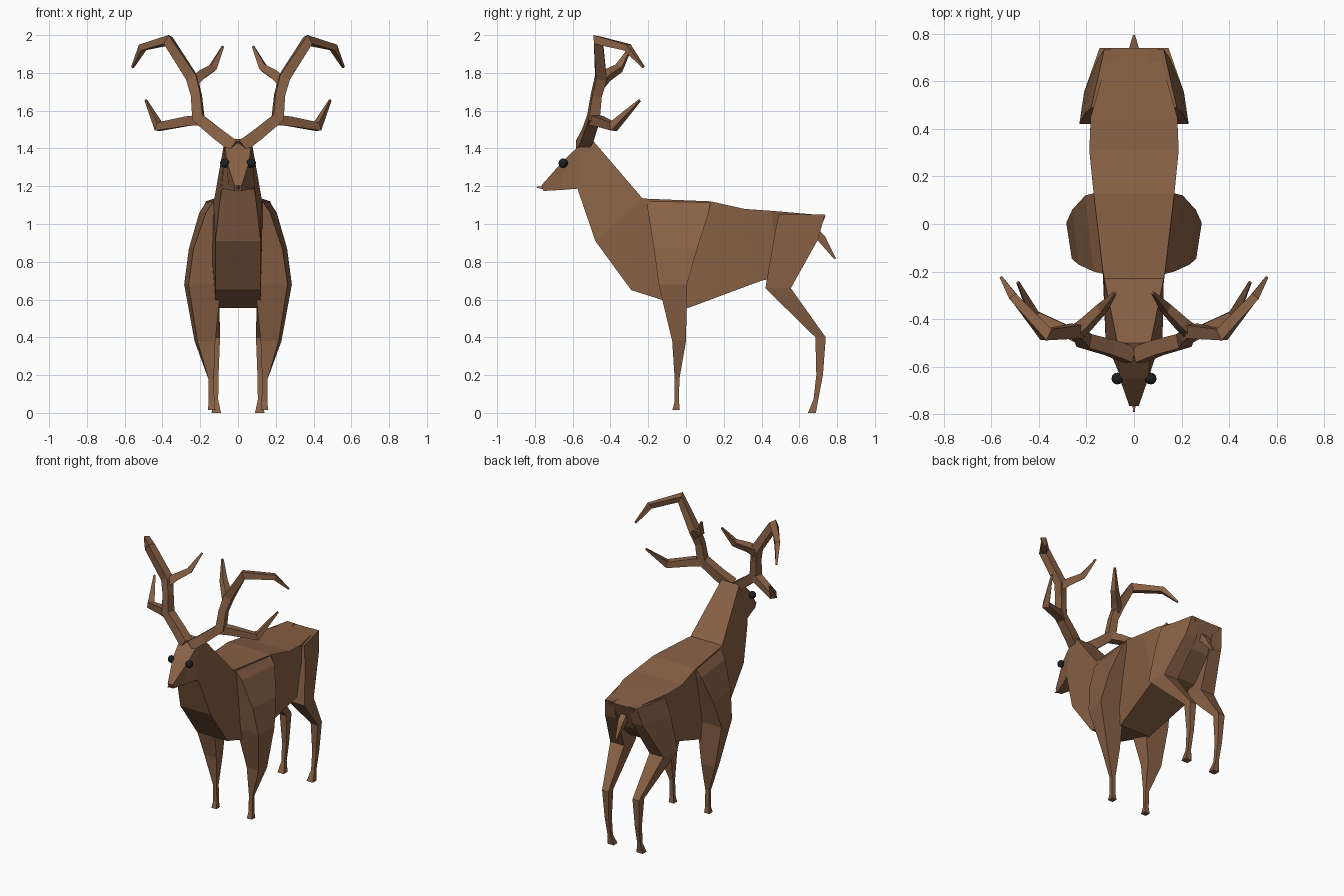
import bpy, bmesh
from mathutils import Vector


def material(name, rgb):
    m = bpy.data.materials.new(name)
    m.diffuse_color = (*rgb, 1)
    return m


BROWN = material("brown_hide", (0.25, 0.12, 0.06))
BLACK = material("dark_eye", (0.012, 0.014, 0.017))
PINK = material("pink_tongue", (0.45, 0.12, 0.15))


def finish(name, bm, mat, mirror):
    bmesh.ops.recalc_face_normals(bm, faces=bm.faces)
    me = bpy.data.meshes.new(name)
    bm.to_mesh(me)
    bm.free()
    me.materials.append(mat)
    ob = bpy.data.objects.new(name, me)
    bpy.context.collection.objects.link(ob)
    if mirror:
        ob.modifiers.new("mirror", 'MIRROR')
    return ob


def loft(name, rings, mat=BROWN, mirror=False):
    """Skin a list of equal-sized rings and cap both ends."""
    bm = bmesh.new()
    vs = [[bm.verts.new(p) for p in r] for r in rings]
    n = len(rings[0])
    for a, b in zip(vs, vs[1:]):
        for i in range(n):
            j = (i + 1) % n
            bm.faces.new((a[i], a[j], b[j], b[i]))
    bm.faces.new(vs[0])
    bm.faces.new(vs[-1])
    return finish(name, bm, mat, mirror)


def tube(name, path, mat=BROWN, mirror=False):
    """Four-sided tapering tube along (x, y, z, radius) points."""
    pts = [Vector(p[:3]) for p in path]
    rings = []
    side = None
    for i, p in enumerate(pts):
        a = (p - pts[i - 1]).normalized() if i > 0 else Vector()
        b = (pts[i + 1] - p).normalized() if i < len(pts) - 1 else Vector()
        t = (a + b).normalized()
        ref = Vector((0, 1, 0)) if abs(t.y) < 0.8 else Vector((0, 0, 1))
        side = ref if side is None else side
        u = (side - t * side.dot(t)).normalized()
        side = u
        v = t.cross(u)
        r = path[i][3]
        rings.append([p + (u * c + v * s) * r
                      for c, s in ((.8, .8), (-.8, .8), (-.8, -.8), (.8, -.8))])
    return loft(name, rings, mat, mirror)


# head, neck and trunk: top (y, z, half width), bottom (y, z, half width)
BODY = [
    (-0.765, 1.205, 0.02, -0.755, 1.175, 0.018),
    (-0.65, 1.335, 0.06, -0.66, 1.18, 0.05),
    (-0.56, 1.42, 0.07, -0.575, 1.187, 0.085),
    (-0.50, 1.45, 0.07, -0.555, 1.13, 0.095),
    (-0.23, 1.135, 0.125, -0.48, 0.91, 0.12),
    (-0.19, 1.133, 0.132, -0.29, 0.65, 0.12),
    (0.13, 1.12, 0.17, 0.01, 0.555, 0.12),
    (0.31, 1.08, 0.188, 0.40, 0.70, 0.17),
    (0.45, 1.07, 0.182, 0.50, 0.72, 0.16),
    (0.74, 1.045, 0.10, 0.66, 0.86, 0.08),
]
loft("body", [[(-tw, ty, tz), (tw, ty, tz), (bw, by, bz), (-bw, by, bz)]
              for ty, tz, tw, by, bz, bw in BODY])


# legs: z, front y, back y, inner x, outer x at front, outer x at back
def leg(name, rows):
    loft(name, [[(xi, yf, z), (xf, yf, z), (xb, yb, z), (xi, yb, z)]
                for z, yf, yb, xi, xf, xb in rows], mirror=True)


leg("front_leg", [
    (1.12, -0.21, 0.13, 0.08, 0.13, 0.165),
    (1.06, -0.20, 0.12, 0.08, 0.17, 0.205),
    (0.87, -0.17, 0.06, 0.08, 0.235, 0.26),
    (0.68, -0.145, 0.005, 0.09, 0.262, 0.285),
    (0.38, -0.073, 0.0, 0.12, 0.215, 0.23),
    (0.18, -0.06, -0.035, 0.128, 0.157, 0.157),
    (0.06, -0.06, -0.037, 0.125, 0.155, 0.155),
    (0.015, -0.072, -0.033, 0.12, 0.16, 0.16),
])
leg("hind_leg", [
    (1.05, 0.49, 0.735, 0.06, 0.18, 0.125),
    (0.92, 0.465, 0.70, 0.06, 0.205, 0.15),
    (0.66, 0.42, 0.555, 0.10, 0.23, 0.21),
    (0.40, 0.685, 0.74, 0.095, 0.15, 0.145),
    (0.20, 0.69, 0.725, 0.103, 0.135, 0.135),
    (0.07, 0.675, 0.70, 0.105, 0.13, 0.13),
    (0.0, 0.645, 0.688, 0.09, 0.14, 0.14),
])

# tail and tongue
tube("tail", [(0, 0.67, 0.97, 0.03), (0, 0.72, 0.92, 0.027), (0, 0.79, 0.815, 0.006)])
tube("tongue", [(0, -0.74, 1.19, 0.012), (0, -0.79, 1.195, 0.004)], PINK)

# antlers: main beam with two side tines, mirrored
tube("antler_beam", [(0.02, -0.55, 1.41, 0.042), (0.10, -0.52, 1.47, 0.04),
                     (0.21, -0.49, 1.56, 0.038), (0.22, -0.475, 1.68, 0.032),
                     (0.245, -0.45, 1.775, 0.036), (0.37, -0.465, 1.972, 0.033),
                     (0.505, -0.31, 1.935, 0.022), (0.558, -0.225, 1.83, 0.007)],
     mirror=True)
tube("antler_outer_tine", [(0.205, -0.49, 1.55, 0.034), (0.265, -0.46, 1.545, 0.032),
                           (0.42, -0.385, 1.515, 0.028), (0.488, -0.245, 1.655, 0.007)],
     mirror=True)
tube("antler_inner_tine", [(0.24, -0.455, 1.75, 0.034), (0.20, -0.42, 1.785, 0.03),
                           (0.135, -0.355, 1.825, 0.024), (0.08, -0.29, 1.94, 0.007)],
     mirror=True)

# eyes
bm = bmesh.new()
bmesh.ops.create_uvsphere(bm, u_segments=12, v_segments=8, radius=0.025)
bmesh.ops.translate(bm, verts=bm.verts, vec=(0.07, -0.65, 1.322))
finish("eyes", bm, BLACK, True)
